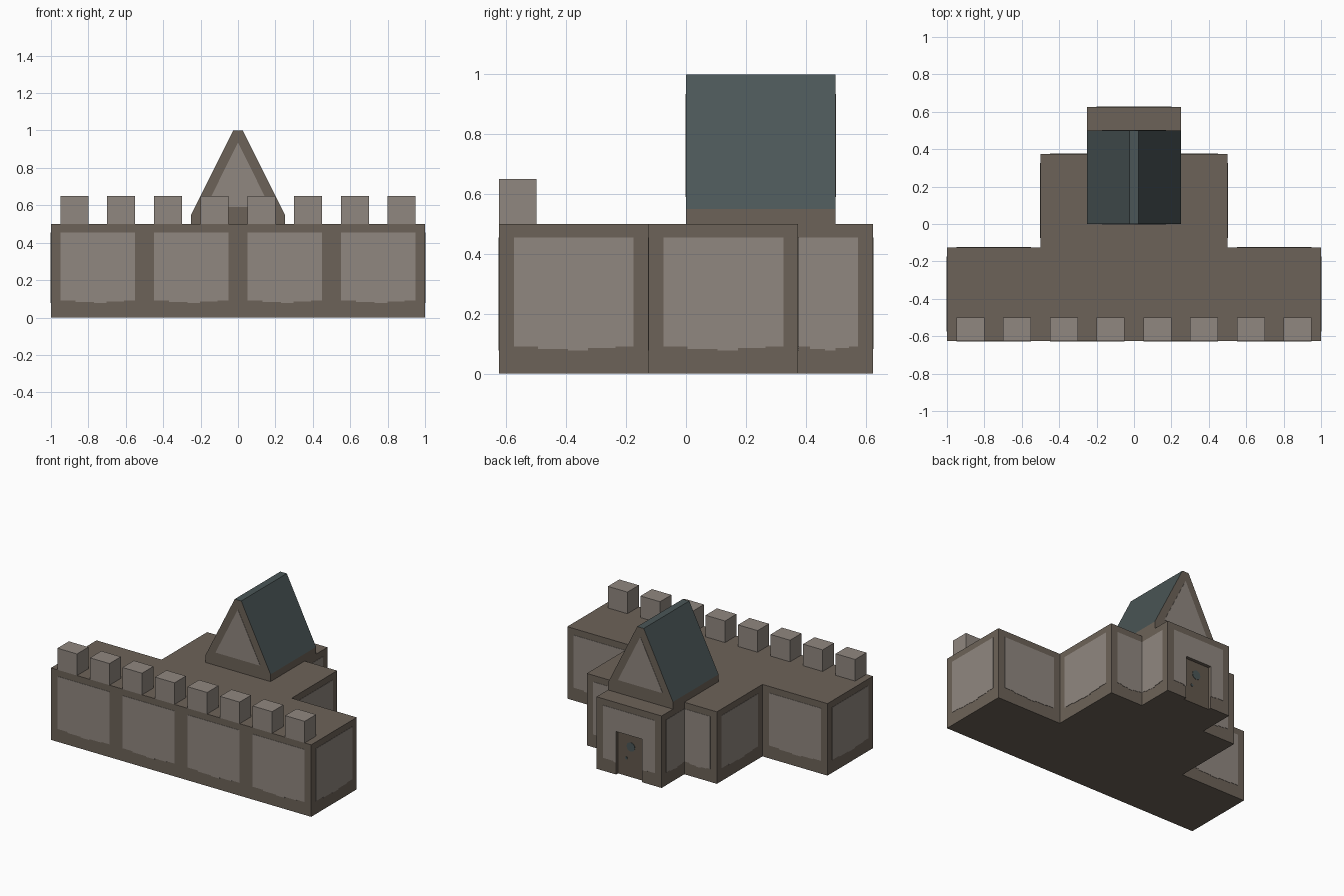
import bpy
import math
from mathutils import Vector

cube = bpy.data.objects.get("Cube")
if cube:
    bpy.data.objects.remove(cube, do_unlink=True)


def material(name, rgb):
    mat = bpy.data.materials.new(name)
    mat.use_nodes = True
    mat.diffuse_color = (*rgb, 1)
    mat.node_tree.nodes["Principled BSDF"].inputs["Base Color"].default_value = (*rgb, 1)
    return mat


brown = material("brown timber", (0.152, 0.124, 0.098))
stone = material("pale stone", (0.280, 0.243, 0.214))
slate = material("slate green", (0.070, 0.094, 0.096))
door_brown = material("door brown", (0.125, 0.098, 0.074))

X, Y, Z = Vector((1, 0, 0)), Vector((0, 1, 0)), Vector((0, 0, 1))


def prism(name, outline, origin, u, v, depth, mat):
    """Extrude a counter-clockwise outline, drawn on axes u and v, along u x v."""
    n = u.cross(v) * depth
    base = [Vector(origin) + u * a + v * b for a, b in outline]
    count = len(base)
    faces = [tuple(reversed(range(count))), tuple(range(count, 2 * count))]
    for i in range(count):
        j = (i + 1) % count
        faces.append((i, j, count + j, count + i))
    mesh = bpy.data.meshes.new(name)
    mesh.from_pydata(base + [p + n for p in base], [], faces)
    mesh.materials.append(mat)
    obj = bpy.data.objects.new(name, mesh)
    bpy.context.collection.objects.link(obj)
    return obj


def rect(a0, a1, b0, b1):
    return [(a0, b0), (a1, b0), (a1, b1), (a0, b1)]


# Stepped building body: the left half of the plan mirrored from the right
half = [(1, -0.625), (1, -0.125), (0.5, -0.125), (0.5, 0.375), (0.25, 0.375), (0.25, 0.625)]
plan = half + [(-x, y) for x, y in reversed(half)]
body = prism("building_body", plan, (0, 0, 0), X, Y, 0.5, brown)


# Pale wall panels with a worn lower edge, one per bay
def panel(name, corner, along, start, end):
    w = end - start
    steps = [(0, 0.09), (0.2, 0.09), (0.2, 0.083), (0.45, 0.083), (0.45, 0.078),
             (0.62, 0.078), (0.62, 0.085), (0.85, 0.085), (0.85, 0.09), (1, 0.09)]
    outline = [(start + w * t, z) for t, z in steps] + [(end, 0.455), (start, 0.455)]
    return prism(name, outline, corner, along, Z, 0.002, stone)


back_panel = None
for i, a in enumerate(plan):
    b = plan[(i + 1) % len(plan)]
    corner, far = Vector((*a, 0)), Vector((*b, 0))
    length, along = (far - corner).length, (far - corner).normalized()
    if length < 0.3:
        # half bays run right into the inner corner
        inner_start = a == (0.25, 0.375) or a == (-0.25, 0.375)
        panel("half_wall_panel", corner, along,
              0 if inner_start else 0.05, 0.2 if inner_start else 0.25)
        continue
    for bay in range(round(length / 0.5)):
        made = panel("wall_panel", corner, along, bay * 0.5 + 0.05, bay * 0.5 + 0.45)
        if a == (0.25, 0.625):
            back_panel = made

# Doorway recess cut through the back wall and its panel
recess = 0.025
cutter = prism("doorway_cutter", rect(-0.1, 0.1, -0.1, 0.3),
               (0, 0.625 - recess, 0), -X, Z, 0.1, brown)
cutter.hide_render = True
for target in (body, back_panel):
    mod = target.modifiers.new("doorway", "BOOLEAN")
    mod.object = cutter
    mod.operation = "DIFFERENCE"
    mod.solver = "EXACT"
    bpy.context.view_layer.objects.active = target
    bpy.ops.object.modifier_apply(modifier=mod.name)
bpy.data.objects.remove(cutter, do_unlink=True)


# Door with a round window and a handle
def disc(name, x, z, radius, sides, mat):
    ring = [(radius * math.cos(math.tau * k / sides), radius * math.sin(math.tau * k / sides))
            for k in range(sides)]
    prism(name, ring, (x, 0.625 - recess + 0.004, z), -X, Z, 0.003, mat)


prism("door", rect(-0.1, 0.1, 0, 0.3), (0, 0.625 - recess, 0), -X, Z, 0.004, door_brown)
disc("door_window", 0, 0.21, 0.032, 12, slate)
disc("door_handle", 0.035, 0.125, 0.01, 6, slate)

# Battlements along the front wall
for k in range(8):
    x = -0.875 + 0.25 * k
    prism("merlon", rect(x - 0.075, x + 0.075, -0.625, -0.5), (0, 0, 0.5), X, Y, 0.15, stone)

# Steep roof: slate on the slopes and ridge, timber on the gables and eaves
profile = [(-0.25, 0.5), (0.25, 0.5), (0.25, 0.55), (0.025, 1), (-0.025, 1), (-0.25, 0.55)]
roof = prism("roof", profile, (0, 0, 0), -X, Z, 0.5, brown)
roof.data.materials.append(slate)
for poly in roof.data.polygons:
    poly.material_index = 1 if poly.normal.z > 0.1 else 0

# Pale triangles on both gables
triangle = [(-0.172, 0.59), (0.172, 0.59), (0, 0.935)]
prism("front_gable_panel", triangle, (0, 0, 0), X, Z, 0.002, stone)
prism("back_gable_panel", triangle, (0, 0.5, 0), -X, Z, 0.002, stone)
